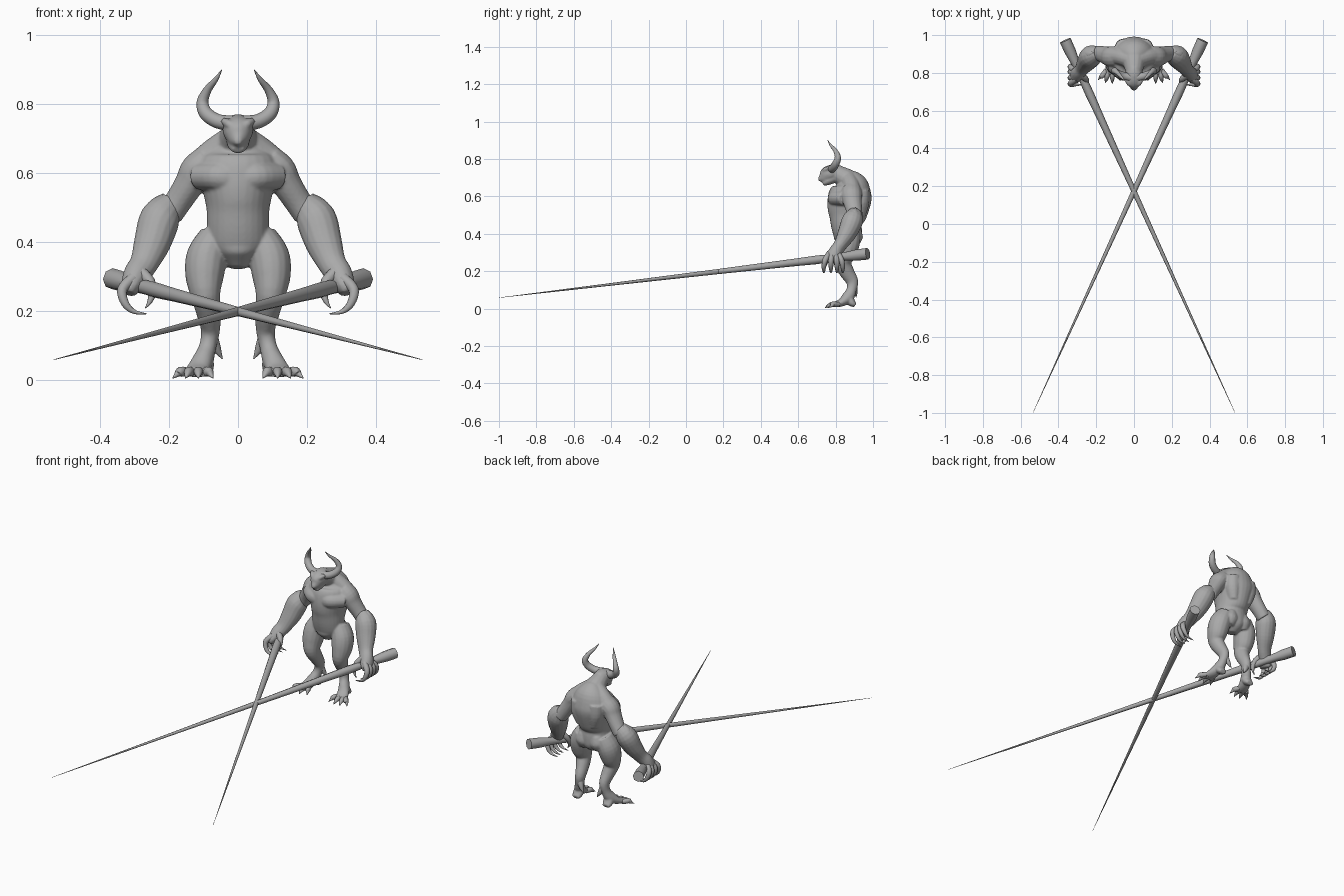
import bpy, bmesh, math
from mathutils import Vector

X, Y = Vector((1, 0, 0)), Vector((0, 1, 0))
grey = bpy.data.materials.new("stone_grey")
grey.diffuse_color = (0.4, 0.4, 0.4, 1)


def catmull(a, b, c, d, t):
    return [0.5 * (2 * q + (r - p) * t + (2 * p - 5 * q + 4 * r - s) * t * t
                   + (3 * q - p - 3 * r + s) * t ** 3) for p, q, r, s in zip(a, b, c, d)]


def tube(bm, pts, ref=X, side=1, n=16, sub=4):
    """Loft ellipses (x, y, z, radius along ref, other radius) along a smooth path."""
    pts = [tuple(p) if len(p) == 5 else tuple(p) + (p[3],) for p in pts]
    ext = [pts[0]] + pts + [pts[-1]]
    path = [catmull(*ext[i:i + 4], k / sub) for i in range(len(pts) - 1) for k in range(sub)]
    path.append(pts[-1])
    cen = [Vector(p[:3]) for p in path]
    rings = []
    for i, p in enumerate(path):
        tan = (cen[min(i + 1, len(cen) - 1)] - cen[max(i - 1, 0)]).normalized()
        u = (ref - tan * ref.dot(tan)).normalized()
        v = tan.cross(u)
        ring = []
        for k in range(n):
            a = math.tau * k / n
            q = cen[i] + u * math.cos(a) * max(p[3], 0.0008) + v * math.sin(a) * max(p[4], 0.0008)
            ring.append(bm.verts.new((q.x * side, q.y, q.z)))
        rings.append(ring)
    for a, b in zip(rings, rings[1:]):
        for k in range(n):
            bm.faces.new((a[k], a[(k + 1) % n], b[(k + 1) % n], b[k]))
    bm.faces.new(rings[0][::-1])
    bm.faces.new(rings[-1])


def finish(name, bm, voxel=0, angle=60):
    bmesh.ops.recalc_face_normals(bm, faces=bm.faces)
    me = bpy.data.meshes.new(name)
    bm.to_mesh(me)
    bm.free()
    me.materials.append(grey)
    ob = bpy.data.objects.new(name, me)
    bpy.context.collection.objects.link(ob)
    if voxel:  # blend overlapping muscle volumes into one skin
        m = ob.modifiers.new("blend", 'REMESH')
        m.mode, m.voxel_size, m.use_smooth_shade = 'VOXEL', voxel, True
        s = ob.modifiers.new("soften", 'SMOOTH')
        s.factor, s.iterations = 0.5, 4
    else:
        bpy.ops.object.select_all(action='DESELECT')
        ob.select_set(True)
        bpy.context.view_layer.objects.active = ob
        bpy.ops.object.shade_smooth_by_angle(angle=math.radians(angle))
    return ob


# ---- body: torso, neck, head, legs and upper arms ----
body = bmesh.new()
tube(body, [(0, .86, .325, .025, .03), (0, .865, .36, .06, .07), (0, .865, .40, .088, .077),
            (0, .857, .45, .09, .083), (0, .863, .50, .092, .103), (0, .87, .56, .106, .115),
            (0, .88, .615, .122, .114), (0, .885, .66, .10, .092), (0, .875, .70, .062, .06),
            (0, .865, .72, .03, .03)], n=28)
# neck
tube(body, [(0, .90, .655, .08, .065), (0, .86, .69, .062, .058), (0, .81, .72, .046, .046),
            (0, .78, .73, .038, .04)])
# skull, muzzle and jaw
tube(body, [(0, .83, .735, .03, .03), (0, .795, .732, .045, .04), (0, .76, .718, .042, .044),
            (0, .737, .70, .03, .034), (0, .72, .69, .017, .018), (0, .713, .682, .008, .008)])
tube(body, [(0, .79, .70, .036, .03), (0, .755, .68, .03, .022), (0, .732, .666, .018, .011)])
for s in (1, -1):
    # brow ridge
    tube(body, [(.008, .735, .728, .009), (.026, .742, .742, .012), (.042, .765, .752, .01)], Y, s)
    # trapezius, chest plate, shoulder blade, buttock
    tube(body, [(.02, .87, .69, .045), (.07, .885, .655, .045), (.12, .89, .61, .045)], Y, s)
    tube(body, [(.02, .80, .585, .04, .045), (.06, .805, .59, .045, .042),
                (.11, .85, .59, .045, .04)], Y, s)
    tube(body, [(.055, .93, .63, .045, .05), (.055, .935, .57, .045, .045),
                (.045, .92, .50, .03, .04)], X, s)
    tube(body, [(.04, .905, .43, .03), (.045, .90, .385, .046), (.055, .895, .345, .03)], X, s)
    # upper arm
    tube(body, [(.09, .885, .625, .055), (.12, .885, .605, .056, .05), (.14, .89, .57, .05, .044),
                (.172, .90, .52, .043, .04), (.20, .905, .48, .04)], Y, s)
    # leg down to the flat foot
    tube(body, [(.065, .875, .42, .045, .055), (.09, .865, .36, .059, .066),
                (.097, .85, .30, .056, .062), (.094, .837, .245, .043, .048),
                (.085, .86, .195, .036, .04), (.08, .888, .145, .028, .033),
                (.087, .885, .10, .025, .027), (.10, .865, .06, .03, .032),
                (.115, .83, .032, .034, .022), (.122, .79, .02, .038, .014)], X, s)
    tube(body, [(.098, .865, .06, .028), (.10, .885, .032, .03, .022),
                (.10, .905, .018, .022, .012)], X, s)
finish("body", body, 0.005)

for s, side in ((1, "right"), (-1, "left")):
    # ---- forearm and palm with elbow spike ----
    arm = bmesh.new()
    tube(arm, [(.19, .905, .515, .036), (.225, .89, .47, .057, .058), (.248, .86, .40, .05, .054),
               (.272, .825, .34, .036, .042), (.295, .80, .305, .036, .038),
               (.31, .785, .27, .042, .03), (.315, .78, .25, .036, .018)], Y, s)
    finish(side + "_forearm", arm, 0.004)
    spike = bmesh.new()
    tube(spike, [(.235, .895, .46, .045), (.232, .90, .505, .03), (.217, .907, .54, .001)], Y, s)
    finish(side + "_elbow_spike", spike)

    # ---- clawed fingers curled round the pole ----
    hand = bmesh.new()
    for y, d in ((.745, -.008), (.775, 0), (.805, .002), (.83, .008)):
        tube(hand, [(.305, .5 * y + .395, .295, .017), (.336, y, .262, .015),
                    (.328, y + d, .222, .012), (.303, y + d, .198, .007),
                    (.272 - abs(d), y + d, .191, .001)], Y, s, n=10)
    tube(hand, [(.285, .79, .315, .018), (.256, .768, .285, .016), (.25, .75, .25, .012),
                (.257, .742, .225, .007), (.27, .738, .207, .001)], Y, s, n=10)
    finish(side + "_fingers", hand)

    # ---- clawed toes and heel spur ----
    foot = bmesh.new()
    for bx, tx, ty in ((.145, .19, .762), (.132, .153, .746), (.115, .115, .743), (.098, .072, .757)):
        mx = (bx + tx) / 2
        tube(foot, [(bx, .815, .022, .014, .013), (mx, .785, .023, .014, .015),
                    (.3 * bx + .7 * tx, ty + .018, .016, .009), (tx, ty, .004, .001)], X, s, n=10)
    tube(foot, [(.078, .895, .125, .02), (.062, .905, .09, .013), (.045, .91, .06, .001)], X, s, n=10)
    finish(side + "_toes", foot)

    # ---- curved horn ----
    horn = bmesh.new()
    tube(horn, [(.015, .775, .745, .022), (.058, .785, .75, .021), (.093, .80, .773, .02),
                (.103, .812, .806, .017), (.088, .80, .842, .012), (.064, .775, .872, .007),
                (.047, .757, .90, .001)], Y, s, n=12)
    finish(side + "_horn", horn)

    # ---- long tapering pole, held in this hand and crossing the centre ----
    pole = bmesh.new()
    butt, tip = Vector((.364, .972, .293)), Vector((-.535, -1.0, .058))
    prof = [(0, .031), (.03, .03), (.06, .023), (.1, .021), (.14, .023), (.2, .02), (.41, .0135),
            (.7, .007), (1, .0008)]
    tube(pole, [tuple(butt.lerp(tip, t)) + (r,) for t, r in prof], X, s, n=8, sub=1)
    finish(side + "_pole", pole, 0, 50)
